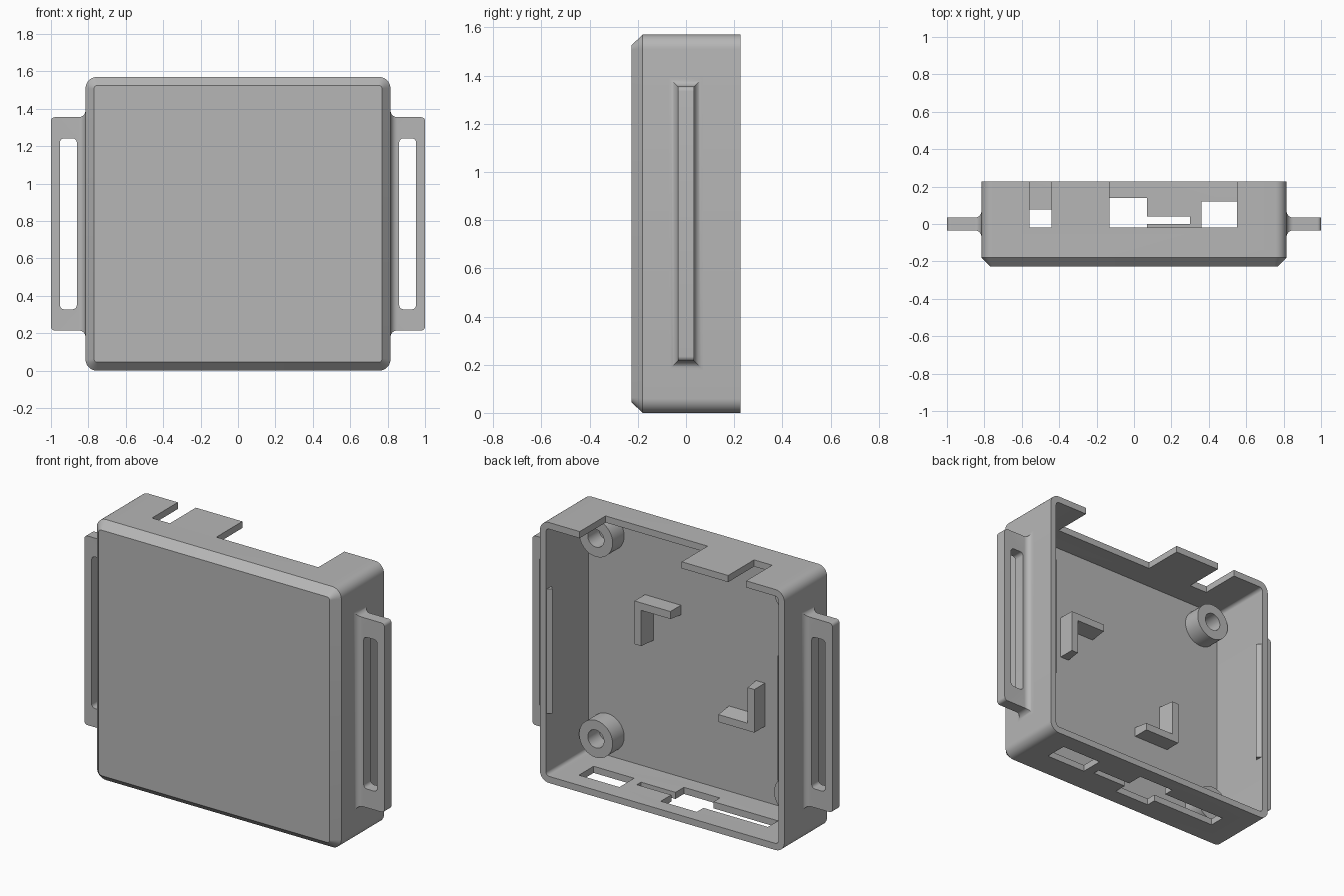
import bpy, bmesh, math

if "Cube" in bpy.data.objects:
    bpy.data.objects.remove(bpy.data.objects["Cube"])

HX, HZ, MID = 0.815, 0.785, 0.785      # half width, half height, middle height
BACK, FLOOR, WALL = 0.227, -0.18, 0.04

grey = bpy.data.materials.new("light_grey_plastic")
grey.use_nodes = True
colour = (0.47, 0.47, 0.47, 1)
grey.diffuse_color = colour
grey.node_tree.nodes["Principled BSDF"].inputs["Base Color"].default_value = colour


def rounded(hw, hh, r, n=8):
    """Outline of a rounded rectangle; a circle when hw = hh = r."""
    pts = []
    for q, (sx, sz) in enumerate([(1, 1), (-1, 1), (-1, -1), (1, -1)]):
        for i in range(n + 1):
            a = (q + i / n) * math.pi / 2
            pts.append((sx * (hw - r) + r * math.cos(a), sz * (hh - r) + r * math.sin(a)))
    return pts


def loft(name, rings):
    """Closed skin through matching rings of points."""
    bm = bmesh.new()
    rows = [[bm.verts.new(p) for p in ring] for ring in rings]
    n = len(rows[0])
    for a, b in zip(rows, rows[1:]):
        for i in range(n):
            j = (i + 1) % n
            bm.faces.new((a[i], a[j], b[j], b[i]))
    bm.faces.new(rows[0])
    bm.faces.new(rows[-1])
    bmesh.ops.remove_doubles(bm, verts=bm.verts, dist=1e-5)
    bmesh.ops.recalc_face_normals(bm, faces=bm.faces)
    mesh = bpy.data.meshes.new(name)
    bm.to_mesh(mesh)
    bm.free()
    mesh.materials.append(grey)
    obj = bpy.data.objects.new(name, mesh)
    bpy.context.collection.objects.link(obj)
    return obj


def along_y(outline, y, cx=0, cz=MID):
    return [(cx + a, y, cz + b) for a, b in outline]


def block(name, x0, x1, y0, y1, z0, z1):
    corners = [(x0, z0), (x1, z0), (x1, z1), (x0, z1)]
    return loft(name, [along_y(corners, y, 0, 0) for y in (y0, y1)])


def activate(obj):
    bpy.ops.object.select_all(action='DESELECT')
    obj.select_set(True)
    bpy.context.view_layer.objects.active = obj


def cut(obj, cutter):
    mod = obj.modifiers.new("cut", 'BOOLEAN')
    mod.operation, mod.solver, mod.object = 'DIFFERENCE', 'EXACT', cutter
    activate(obj)
    bpy.ops.object.modifier_apply(modifier=mod.name)
    bpy.data.objects.remove(cutter)


def smooth(obj):
    activate(obj)
    bpy.ops.object.shade_smooth_by_angle(angle=math.radians(25))


# Case: rounded tray with a chamfered front edge and an open back
shell = loft("case_shell", [
    along_y(rounded(HX - 0.045, HZ - 0.045, 0.018), -BACK),
    along_y(rounded(HX, HZ, 0.06), FLOOR),
    along_y(rounded(HX, HZ, 0.06), BACK)])
inside = rounded(HX - WALL, HZ - WALL, 0.022)
cut(shell, loft("cavity", [along_y(inside, y) for y in (FLOOR, 0.3)]))

# Top wall notches, open to the back
for x0, x1 in [(-0.56, -0.44), (-0.13, 0.55)]:
    cut(shell, block("notch", x0, x1, -0.02, 0.3, 1.45, 1.65))

# Port openings in the bottom wall
for x0, x1, y0, y1 in [(0.36, 0.63, -0.02, 0.12), (0.0, 0.30, 0.0, 0.04),
                       (-0.17, 0.07, -0.08, 0.14), (-0.60, -0.1, -0.02, 0.077)]:
    cut(shell, block("port", x0, x1, y0, y1, -0.1, 0.1))
smooth(shell)

# Strap ears with flared roots and a long slot
flare = 0.037
sections = [(HX - 0.015, flare, flare)]
for i in range(9):
    a = i / 8 * math.pi / 2
    e = flare * (1 - math.sin(a))
    sections.append((HX + flare * (1 - math.cos(a)), e, e))
for i in range(7):
    a = i / 6 * math.pi / 2
    sections.append((0.98 + 0.02 * math.sin(a), 0, -0.02 * (1 - math.cos(a))))
for s, side in [(1, "left"), (-1, "right")]:
    rings = []
    for x, ey, ez in sections:
        hy, hz = 0.034 + ey, 0.57 + ez
        rings.append([(s * x, -hy, MID - hz), (s * x, hy, MID - hz),
                      (s * x, hy, MID + hz), (s * x, -hy, MID + hz)])
    ear = loft(side + "_strap_ear", rings)
    slot = rounded(0.045, 0.457, 0.022)
    cut(ear, loft("slot", [along_y(slot, y, s * 0.907) for y in (-0.1, 0.1)]))
    smooth(ear)

    # Snap ridge inside the side wall, near the open back
    wall = HX - WALL
    profile = [(wall + 0.01, 0.222), (wall, 0.222), (wall - 0.025, 0.2),
               (wall, 0.175), (wall + 0.01, 0.175)]
    loft(side + "_snap_ridge", [[(s * x, y, z) for x, y in profile]
                                for z in (0.41, 1.16)])

# Screw bosses in the four corners
for sx, side in [(1, "left"), (-1, "right")]:
    for sz, level in [(1, "top"), (-1, "bottom")]:
        steps = [(0.112, FLOOR - 0.01), (0.112, -0.07), (0.054, -0.07), (0.054, FLOOR + 0.003)]
        smooth(loft(f"{level}_{side}_screw_boss", [
            along_y(rounded(r, r, r), y, sx * 0.65, MID + sz * 0.605) for r, y in steps]))

# L-shaped board brackets on opposite corners of the floor
for s, name in [(1, "upper_left"), (-1, "lower_right")]:
    rings = []
    for y, t in [(FLOOR - 0.01, 0.06), (-0.08, 0.045)]:
        x, z = 0.40, 0.29
        outline = [(x, z), (x, z - 0.26), (x - t, z - 0.26), (x - t, z - t),
                   (x - 0.24, z - t), (x - 0.24, z)]
        rings.append(along_y([(s * a, s * b) for a, b in outline], y))
    loft(name + "_board_bracket", rings)
